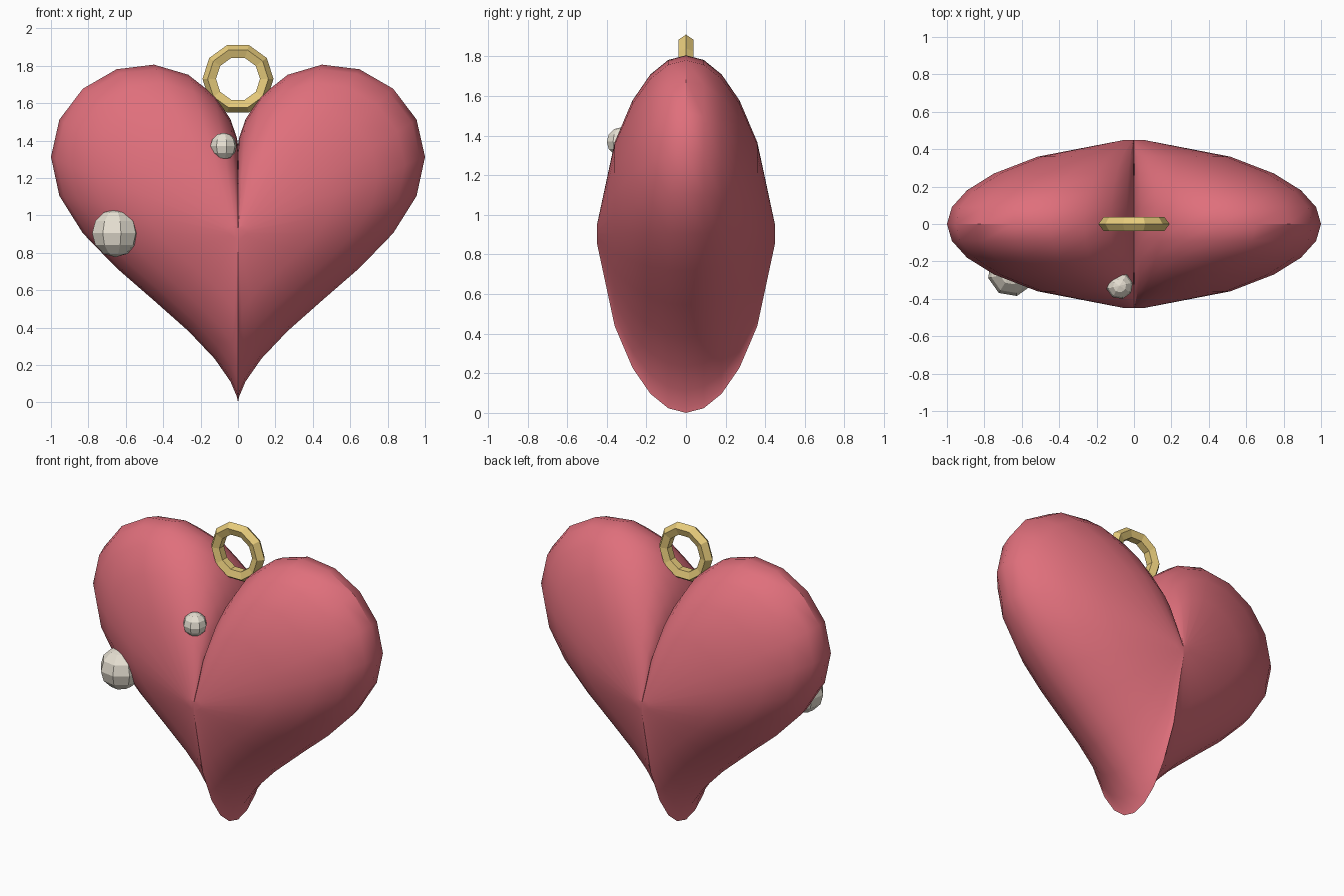
import bpy
import bmesh
from math import sin, cos, pi, radians

cube = bpy.data.objects.get("Cube")
if cube:
    bpy.data.objects.remove(cube, do_unlink=True)


def make_material(name, color, metallic=0.0):
    mat = bpy.data.materials.new(name)
    mat.use_nodes = True
    mat.diffuse_color = color
    shader = next(n for n in mat.node_tree.nodes if n.type == 'BSDF_PRINCIPLED')
    shader.inputs["Base Color"].default_value = color
    shader.inputs["Metallic"].default_value = metallic
    return mat


red = make_material("rose_red", (0.74, 0.16, 0.20, 1))
gold = make_material("gold", (0.80, 0.60, 0.20, 1))
pearl = make_material("pearl", (0.80, 0.75, 0.65, 1))

# Heart body: one heart outline per depth layer, shrinking towards front and back
DEPTH, LAYERS, SIDES, MID_Z = 0.45, 10, 36, 0.903


def outline(t):
    z = 13 * cos(t) - 5 * cos(2 * t) - 2 * cos(3 * t) - cos(4 * t)
    return sin(t) ** 3, (z + 17) / 16 - MID_Z


bm = bmesh.new()
layers = []
for i in range(LAYERS + 1):
    v = 2 * i / LAYERS - 1
    scale = max(0.05, max(0, 1 - v * v) ** 0.65)
    ring = []
    for j in range(SIDES):
        x, z = outline(2 * pi * j / SIDES)
        ring.append(bm.verts.new((x * scale, v * DEPTH, MID_Z + z * scale)))
    layers.append(ring)
for a, b in zip(layers, layers[1:]):
    for j in range(SIDES):
        k = (j + 1) % SIDES
        bm.faces.new((a[j], a[k], b[k], b[j]))
bm.faces.new(layers[0])
bm.faces.new(layers[-1][::-1])
bmesh.ops.recalc_face_normals(bm, faces=bm.faces)
mesh = bpy.data.meshes.new("heart_body")
bm.to_mesh(mesh)
bm.free()
heart = bpy.data.objects.new("heart_body", mesh)
bpy.context.collection.objects.link(heart)
mesh.materials.append(red)
bpy.ops.object.select_all(action='DESELECT')
heart.select_set(True)
bpy.context.view_layer.objects.active = heart
bpy.ops.object.shade_smooth_by_angle(angle=radians(35))

# Hanging ring in the cleft
bpy.ops.mesh.primitive_torus_add(
    major_segments=10, minor_segments=5, major_radius=0.15, minor_radius=0.04,
    location=(0, 0, 1.73), rotation=(pi / 2, 0, 0))
hanger = bpy.context.object
hanger.name = "hanging_ring"
hanger.data.materials.append(gold)


# Faceted beads set into the front surface
def add_bead(name, location, radius):
    bpy.ops.mesh.primitive_uv_sphere_add(
        segments=8, ring_count=6, radius=radius, location=location,
        rotation=(0, 0, radians(13)))
    bead = bpy.context.object
    bead.name = name
    bead.data.materials.append(pearl)


add_bead("large_bead", (-0.655, -0.26, 0.905), 0.128)
add_bead("small_bead", (-0.077, -0.33, 1.37), 0.072)
